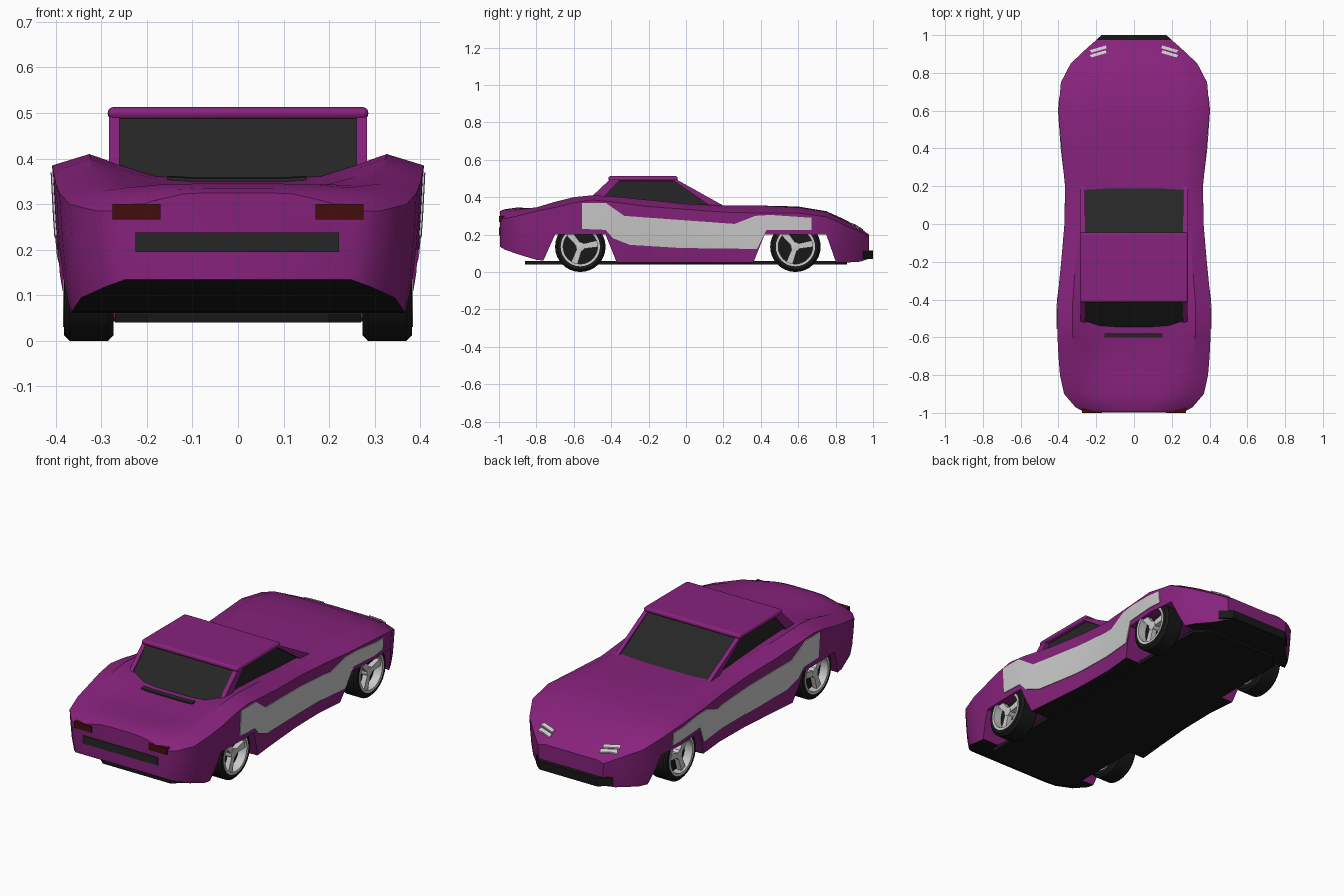
import bpy, bmesh, math
from mathutils import Matrix

if "Cube" in bpy.data.objects:
    bpy.data.objects.remove(bpy.data.objects["Cube"], do_unlink=True)


def material(name, colour):
    m = bpy.data.materials.new(name)
    m.use_nodes = True
    m.diffuse_color = (*colour, 1)
    m.node_tree.nodes["Principled BSDF"].inputs["Base Color"].default_value = (*colour, 1)
    return m


PURPLE = material("purple paint", (.24, .016, .2))
BLACK = material("black trim", (.009, .009, .009))
GLASS = material("dark glass", (.019, .019, .019))
SILVER = material("silver", (.6, .6, .6))
RED = material("dark red", (.06, .004, .004))


def finish(name, bm, mat):
    bmesh.ops.remove_doubles(bm, verts=bm.verts, dist=1e-5)
    bmesh.ops.recalc_face_normals(bm, faces=bm.faces)
    mesh = bpy.data.meshes.new(name)
    bm.to_mesh(mesh)
    bm.free()
    mesh.materials.append(mat)
    obj = bpy.data.objects.new(name, mesh)
    bpy.context.collection.objects.link(obj)
    return obj


def activate(obj):
    bpy.ops.object.select_all(action='DESELECT')
    obj.select_set(True)
    bpy.context.view_layer.objects.active = obj


def smooth(obj, degrees=30):
    activate(obj)
    bpy.ops.object.shade_smooth_by_angle(angle=math.radians(degrees))


def prism(name, points, axis, a, b, mat):
    """Extrude a flat outline from a to b along an axis."""
    place = {"X": lambda p, d: (d, p[0], p[1]),
             "Y": lambda p, d: (p[0], d, p[1]),
             "Z": lambda p, d: (p[0], p[1], d)}[axis]
    bm = bmesh.new()
    low = [bm.verts.new(place(p, a)) for p in points]
    high = [bm.verts.new(place(p, b)) for p in points]
    bm.faces.new(low)
    bm.faces.new(high)
    for i in range(len(points)):
        bm.faces.new((low[i - 1], low[i], high[i], high[i - 1]))
    return finish(name, bm, mat)


def rect(x0, x1, z0, z1):
    return [(x0, z0), (x1, z0), (x1, z1), (x0, z1)]


def boolean(obj, other, operation):
    mod = obj.modifiers.new("cut", 'BOOLEAN')
    mod.operation = operation
    mod.solver = 'EXACT'
    mod.object = other
    activate(obj)
    bpy.ops.object.modifier_apply(modifier=mod.name)
    bpy.data.objects.remove(other, do_unlink=True)


# Body shell: sections of y, half width, centre, crown, edge and bottom heights
STATIONS = [
    (-.995, .265, .325, .30, .285, .135),
    (-.97, .31, .335, .31, .285, .12),
    (-.9, .37, .345, .33, .30, .095),
    (-.8, .392, .338, .345, .325, .065),
    (-.7, .40, .34, .375, .345, .055),
    (-.6, .405, .35, .40, .37, .05),
    (-.5, .408, .36, .41, .385, .05),
    (-.4, .405, .36, .405, .375, .05),
    (-.2, .385, .36, .385, .35, .05),
    (0, .368, .355, .365, .335, .05),
    (.2, .365, .35, .355, .32, .05),
    (.4, .385, .355, .355, .315, .05),
    (.6, .40, .35, .345, .315, .05),
    (.75, .387, .325, .32, .295, .05),
    (.85, .335, .28, .272, .25, .05),
    (.93, .25, .235, .23, .215, .055),
    (.978, .195, .20, .20, .19, .07),
]


def section(y, w, centre, crown, edge, low):
    rise, drop = crown - centre, edge - low
    half = [(0, centre), (.25, centre), (.45, centre + .1 * rise),
            (.65, centre + .57 * rise), (.8, crown), (1, edge),
            (.985, edge - .35 * drop), (.965, edge - .7 * drop),
            (.93, low), (0, low)]
    ring = half + [(-x, z) for x, z in half[-2:0:-1]]
    return [(x * w, y, z) for x, z in ring]


bm = bmesh.new()
rings = [[bm.verts.new(p) for p in section(*s)] for s in STATIONS]
for r0, r1 in zip(rings, rings[1:]):
    for i in range(len(r0)):
        bm.faces.new((r0[i - 1], r0[i], r1[i], r1[i - 1]))
bm.faces.new(rings[0])
bm.faces.new(rings[-1])
body = finish("body", bm, PURPLE)
body.data.materials.append(BLACK)
for face in body.data.polygons:
    face.material_index = int(face.normal.z < -.7)


def inlay(name, points, axis, a, b, mat, offset):
    """Thin raised patch that follows the body surface."""
    shell = body.copy()
    shell.data = body.data.copy()
    shell.data.transform(offset)
    bpy.context.collection.objects.link(shell)
    patch = prism(name, points, axis, a, b, mat)
    boolean(patch, shell, 'INTERSECT')
    patch.data.materials.clear()
    patch.data.materials.append(mat)
    for face in patch.data.polygons:
        face.material_index = 0
    smooth(patch)


# Silver side panels and headlight strips
PANEL = [(-.556, .37), (-.43, .37), (-.33, .30), (-.03, .278), (.26, .257),
         (.37, .30), (.45, .305), (.67, .29), (.67, .225), (.43, .225),
         (.38, .123), (-.03, .128), (-.3, .145), (-.39, .18), (-.43, .225), (-.556, .23)]
raised = Matrix.Translation((0, 0, .007))
for side, s in (("left", 1), ("right", -1)):
    inlay(side + "_side_panel", PANEL, "X", s * .3, s * .5, SILVER,
          Matrix.Diagonal((1.01, 1, 1, 1)))
    for n, y in (("upper", .895), ("lower", .92)):
        strip = [(s * .235, y), (s * .15, y + .025), (s * .145, y + .01), (s * .225, y - .013)]
        inlay(f"{side}_{n}_headlight", strip, "Z", .15, .4, SILVER, raised)
inlay("deck_vent", rect(-.155, .15, -.602, -.577), "Z", .3, .5, GLASS, raised)

# Wheel arches cut right across
for arch in ([(-.79, 0), (-.70, .2), (-.43, .2), (-.35, 0)],
             [(.34, 0), (.42, .2), (.75, .2), (.82, 0)]):
    boolean(body, prism("arch_cutter", arch, "X", -.6, .6, PURPLE), 'DIFFERENCE')
smooth(body)

# Underbody, bumper, number plate and tail lights
prism("floor", [(-.27, -.8), (-.2, -.86), (.2, -.86), (.27, -.8),
                (.27, .8), (.2, .86), (-.2, .86), (-.27, .8)], "Z", .04, .06, BLACK)
prism("middle_floor", rect(-.33, .33, -.36, .35), "Z", .043, .06, BLACK)
prism("nose_bumper", [(-.23, .945), (-.195, .98), (-.17, 1), (.17, 1), (.195, .98), (.23, .945)],
      "Z", .07, .115, BLACK)
prism("tail_plate", rect(-.225, .222, .195, .238), "Y", -.999, -.99, GLASS)
for side, s in (("left", 1), ("right", -1)):
    prism(side + "_tail_light", rect(s * .17, s * .275, .266, .3), "Y", -1, -.955, RED)

# Cabin: glass block, pillars and roof
prism("cabin_glass", [(-.58, .32), (-.41, .488), (-.05, .488), (.24, .32)],
      "X", -.262, .262, GLASS)
for side, s in (("left", 1), ("right", -1)):
    prism(side + "_tail_pillar", [(-.55, .36), (-.41, .492), (-.355, .492), (-.475, .36)],
          "X", s * .26, s * .283, PURPLE)
    prism(side + "_nose_pillar", [(.235, .335), (-.05, .494), (-.075, .494), (.14, .345)],
          "X", s * .26, s * .283, PURPLE)
roof = prism("roof", rect(-.286, .286, -.415, -.045), "Z", .486, .513, PURPLE)
bevel = roof.modifiers.new("rounded", 'BEVEL')
bevel.width, bevel.segments = .012, 3
smooth(roof, 40)


def lathe(name, profile, centre, s, mat, steps=32):
    """Turn (radius, depth) points about the axle."""
    bm = bmesh.new()
    turns = []
    for k in range(steps):
        a = math.tau * k / steps
        turns.append([bm.verts.new((s * (.273 + d), centre + r * math.cos(a),
                                    .135 + r * math.sin(a))) for r, d in profile])
    for k in range(steps):
        p, q = turns[k - 1], turns[k]
        for i in range(len(profile) - 1):
            bm.faces.new((p[i], p[i + 1], q[i + 1], q[i]))
    bmesh.ops.dissolve_degenerate(bm, dist=1e-6, edges=bm.edges)
    smooth(finish(name, bm, mat))


# Wheels: tyre, rim, dark disc, hub and three spokes
TYRE = [(.1, 0), (.122, 0), (.135, .012), (.135, .097), (.122, .109), (.1, .109), (.1, 0)]
RIM = [(.092, .002), (.105, .002), (.105, .111), (.092, .111), (.092, .002)]
DISC = [(0, .045), (.095, .045), (.095, .065), (0, .065)]
HUB = [(0, .06), (.026, .06), (.024, .1), (0, .104)]
for end, y in (("tail", -.565), ("nose", .585)):
    for side, s in (("left", 1), ("right", -1)):
        label = f"{end}_{side}_"
        for part, profile, mat in (("tyre", TYRE, BLACK), ("rim", RIM, SILVER),
                                   ("disc", DISC, BLACK), ("hub", HUB, SILVER)):
            lathe(label + part, profile, y, s, mat)
        for k in range(3):
            turn = Matrix.Rotation(math.radians(10 + 120 * k), 2)
            blade = [turn @ Matrix(((u, 0), (v, 0))).col[0]
                     for u, v in ((0, -.013), (.097, -.018), (.097, .018), (0, .013))]
            prism(f"{label}spoke_{k + 1}", [(y + p.x, .135 + p.y) for p in blade],
                  "X", s * .345, s * .372, SILVER)
